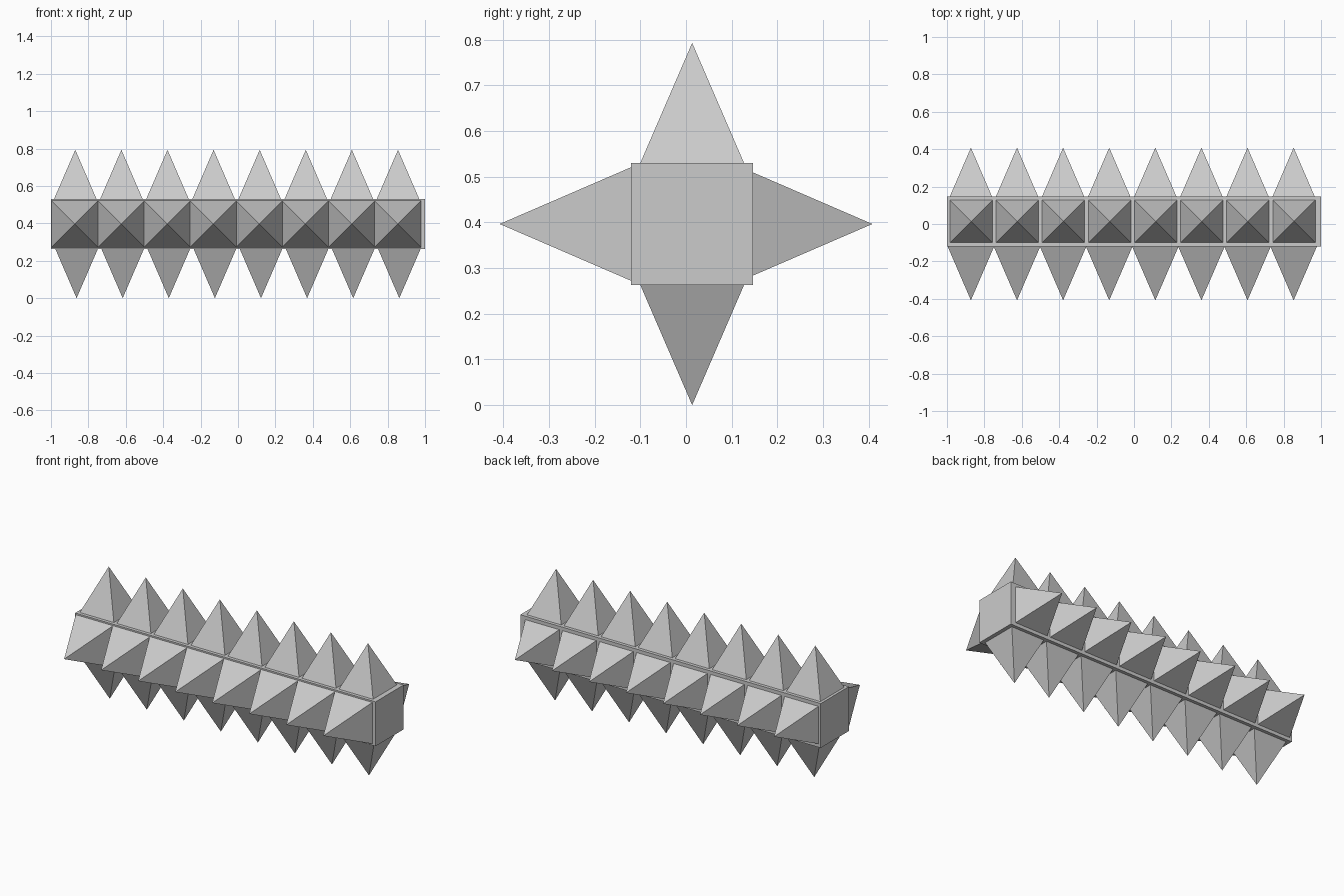
import bpy
from mathutils import Vector

if "Cube" in bpy.data.objects:
    bpy.data.objects.remove(bpy.data.objects["Cube"])

SLOPE = 0.432      # half width per unit of spike length
STEP = 0.2465      # spacing along the bar
Y_MID, Z_MID = 0.0135, 0.3965


def mesh_object(name, verts, faces):
    mesh = bpy.data.meshes.new(name)
    mesh.from_pydata(verts, [], faces)
    obj = bpy.data.objects.new(name, mesh)
    bpy.context.collection.objects.link(obj)
    return obj


def spike_row(name, first_tip, direction, length):
    """Eight square pyramids in one row, bases sunk just into the bar."""
    d, along = Vector(direction), Vector((1, 0, 0))
    side = d.cross(along)
    half = length * SLOPE
    verts, faces = [], []
    for i in range(8):
        tip = Vector(first_tip) + along * STEP * i
        base, n = tip - d * length, len(verts)
        verts += [base + (along * a + side * b) * half
                  for a, b in ((-1, -1), (-1, 1), (1, 1), (1, -1))] + [tip]
        faces.append((n + 3, n + 2, n + 1, n))
        faces += [(n + k, n + (k + 1) % 4, n + 4) for k in range(4)]
    obj = mesh_object(name, verts, faces)
    # consistent outward normals
    import bmesh
    bm = bmesh.new()
    bm.from_mesh(obj.data)
    bmesh.ops.recalc_face_normals(bm, faces=bm.faces)
    bm.to_mesh(obj.data)
    bm.free()


# Square core bar
bpy.ops.mesh.primitive_cube_add(size=1, location=(0, Y_MID, Z_MID))
bar = bpy.context.object
bar.name = "core_bar"
bar.scale = (2, 0.267, 0.267)

# Spike rows on the four long sides
spike_row("top_spikes", (-0.870, Y_MID, 0.793), (0, 0, 1), 0.264)
spike_row("bottom_spikes", (-0.863, Y_MID, 0.0), (0, 0, -1), 0.264)
spike_row("front_spikes", (-0.872, -0.408, Z_MID), (0, -1, 0), 0.289)
spike_row("back_spikes", (-0.872, 0.408, Z_MID), (0, 1, 0), 0.262)
